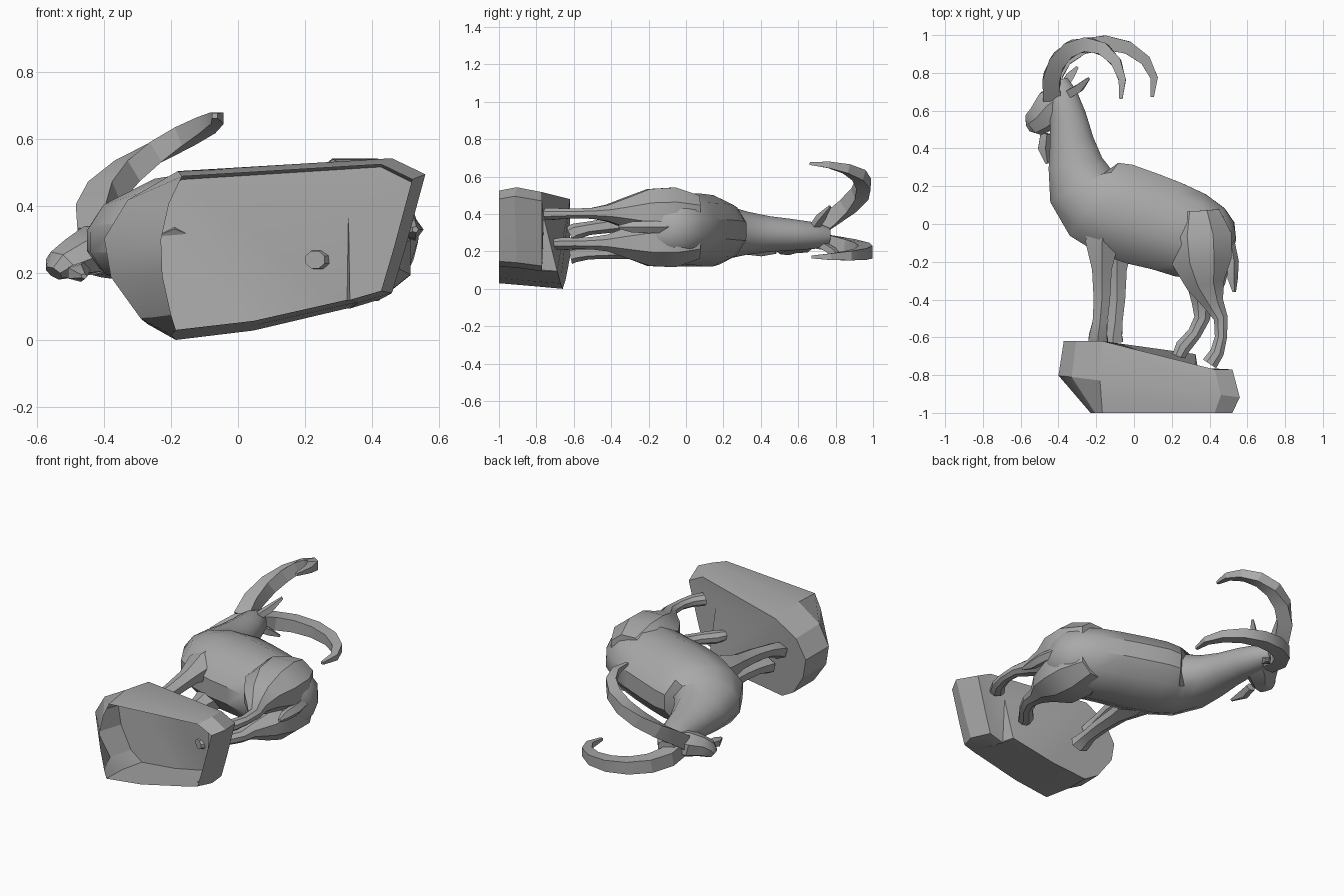
import bpy, bmesh, math
from mathutils import Vector

cube = bpy.data.objects.get("Cube")
if cube:
    bpy.data.objects.remove(cube, do_unlink=True)

stone = bpy.data.materials.new("grey stone")
stone.use_nodes = True
grey = (0.4, 0.4, 0.4, 1)
stone.diffuse_color = grey
stone.node_tree.nodes["Principled BSDF"].inputs["Base Color"].default_value = grey


def finish(name, bm, angle):
    """Turn a bmesh into a shaded object."""
    bmesh.ops.recalc_face_normals(bm, faces=bm.faces)
    mesh = bpy.data.meshes.new(name)
    bm.to_mesh(mesh)
    bm.free()
    mesh.materials.append(stone)
    part = bpy.data.objects.new(name, mesh)
    bpy.context.collection.objects.link(part)
    bpy.ops.object.select_all(action='DESELECT')
    bpy.context.view_layer.objects.active = part
    part.select_set(True)
    bpy.ops.object.shade_smooth_by_angle(angle=math.radians(angle))


def bridge(bm, lower, upper):
    """Join two rings of vertices with quads."""
    count = len(lower)
    for k in range(count):
        j = (k + 1) % count
        bm.faces.new((lower[k], lower[j], upper[j], upper[k]))


def loft(name, path, z_start, z_end, flat=0.8, pinch=0, sides=6, angle=35, ease=lambda t: t):
    """Skin sections along (x, y, radius); z runs start to end, pinch thins the middle."""
    bm = bmesh.new()
    last = len(path) - 1
    mids = [Vector((x, y, z_start + (z_end - z_start) * ease(i / last)))
            for i, (x, y, radius) in enumerate(path)]
    rings = []
    for i, mid in enumerate(mids):
        along = (mids[min(i + 1, last)] - mids[max(i - 1, 0)]).normalized()
        across = along.cross(Vector((0, 0, 1))).normalized()
        wide = across.cross(along) * flat * (1 - pinch * math.sin(math.pi * i / last))
        radius = path[i][-1]
        turns = [math.tau * (k + 0.5) / sides for k in range(sides)]
        rings.append([bm.verts.new(mid + radius * (across * math.cos(t) + wide * math.sin(t)))
                      for t in turns])
    for lower, upper in zip(rings, rings[1:]):
        bridge(bm, lower, upper)
    bm.faces.new(rings[0])
    bm.faces.new(rings[-1])
    finish(name, bm, angle)


def horn(name, x, y, reach, rise, z_start, z_end, steps=8):
    """Sweep a tapering horn along an elliptical arc."""
    path = []
    for i in range(steps + 1):
        t = i / steps
        turn = math.radians(195 - 213 * t)
        radius = 0.055 * (1 - t ** 3) + 0.012 - 0.025 * t * (1 - t)
        path.append((x + reach * math.cos(turn), y + rise * math.sin(turn), radius))
    loft(name, path, z_start, z_end, flat=0.9, sides=4, angle=25,
         ease=lambda t: math.sin(t * math.pi / 2))


# Torso and neck in one sweep from rump to poll
loft("torso_and_neck", [
    (.52, -.13, .06), (.49, -.12, .14), (.42, -.1, .2), (.3, -.06, .24),
    (.17, -.01, .25), (.04, .03, .26), (-.1, .08, .26), (-.21, .13, .24),
    (-.28, .2, .19), (-.31, .32, .15), (-.33, .44, .12), (-.35, .57, .1),
    (-.38, .69, .08), (-.4, .76, .05)], .335, .28, flat=.95, pinch=.2, sides=12)

# Head turned to one side, with beard and ears
loft("head", [(-.35, .68, .08), (-.43, .62, .11), (-.49, .56, .085),
              (-.53, .53, .07), (-.55, .52, .04)], .29, .2, flat=.7, sides=7)
loft("beard", [(-.47, .48, .03), (-.48, .4, .035), (-.46, .32, .01)], .21, .19, sides=5)
loft("upper_ear", [(-.36, .68, .03), (-.29, .72, .03), (-.24, .77, .01)], .32, .44, sides=4)
loft("lower_ear", [(-.38, .72, .03), (-.34, .78, .03), (-.3, .83, .01)], .24, .17, sides=4)

# Sweeping horns
horn("upper_horn", -.25, .73, .19, .22, .3, .67)
horn("lower_horn", -.16, .74, .27, .22, .26, .17)

# Front legs share one shape, set close together
for name, shift, hip, foot in (("upper_front_leg", 0, .39, .29),
                               ("lower_front_leg", .08, .22, .18)):
    path = [(.03, .1, .11), (0, -.1, .1), (0, -.24, .06), (0, -.4, .05),
            (-.01, -.52, .045), (-.02, -.59, .055), (-.02, -.62, .06)]
    loft(name, [(x - .17 + shift, y, radius) for x, y, radius in path], hip, foot)

# Hind legs share the thigh, and one foot steps lower
thigh = [(.34, .07, .12), (.35, -.06, .18), (.36, -.2, .17), (.38, -.32, .11)]
upper_shank = [(.42, -.42, .06), (.46, -.5, .04), (.46, -.6, .035),
               (.44, -.68, .04), (.4, -.74, .045)]
lower_shank = [(.36, -.42, .06), (.36, -.5, .045), (.32, -.58, .04),
               (.26, -.65, .045), (.23, -.71, .035)]
loft("upper_hind_leg", thigh + upper_shank, .41, .4, sides=8)
loft("lower_hind_leg", thigh + lower_shank, .25, .24, sides=8)
loft("tail", [(.5, -.08, .03), (.52, -.2, .035), (.52, -.29, .03), (.53, -.36, .01)],
     .33, .33, flat=1, sides=5)

# Hollow rock base, open underneath, with a stepped top
outline = [(-.4, .3), (-.38, .18), (-.29, .05), (-.2, 0), (.05, .03), (.35, .1), (.36, .1),
           (.46, .13), (.5, .27), (.56, .5), (.46, .55), (-.18, .51), (-.33, .42)]
bm = bmesh.new()
foot_ring, girth_ring, top_ring = [], [], []
for i, (x, z) in enumerate(outline):
    inset = x * .93
    plateau = -.62 - .14 * max(0, inset + .1) - .3 * max(0, .13 - z)
    height = -.77 if i in range(6, 11) else plateau
    foot_ring.append(bm.verts.new((max(inset, -.24 + .2 * abs(z - .25)), -1, z * .9 + .03)))
    girth_ring.append(bm.verts.new((x, -.85 - .12 * x, z * .96 + .015)))
    top_ring.append(bm.verts.new((inset, height, z * .94)))
bridge(bm, foot_ring, girth_ring)
bridge(bm, girth_ring, top_ring)
step_corner = bm.verts.new((.33, -.76, .38))
crown = top_ring + [step_corner]
for face in ((0, 1, 2, 3, 4, 11, 12), (4, 5, 11), (5, 13, 11), (13, 10, 11),
             (5, 6, 13), (6, 7, 8, 9, 10, 13)):
    bm.faces.new([crown[i] for i in face])
finish("rock_base", bm, 25)
